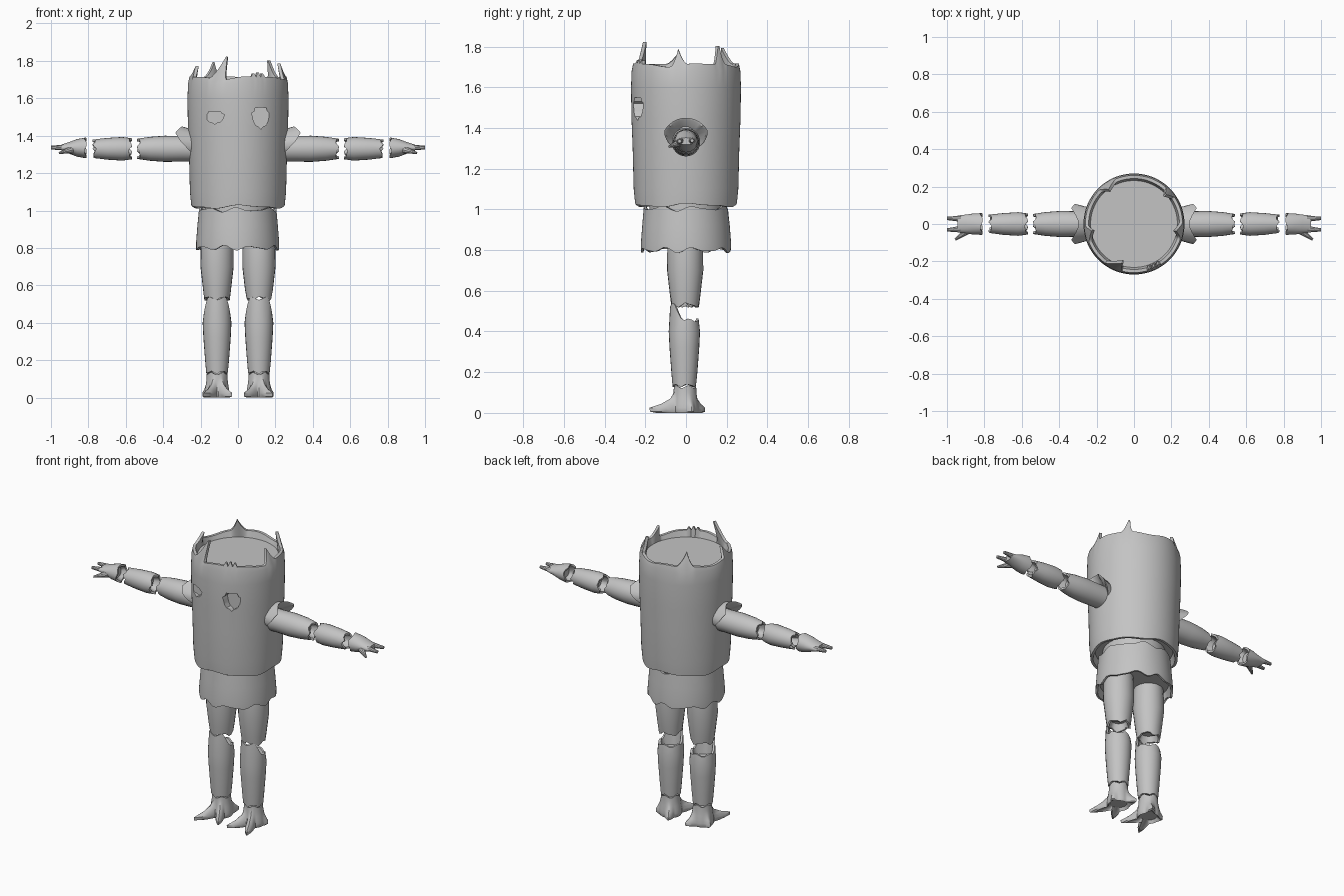
import bpy, bmesh
from math import sin, cos, pi, radians
from mathutils import Vector

if "Cube" in bpy.data.objects:
    bpy.data.objects.remove(bpy.data.objects["Cube"])

grey = bpy.data.materials.new("plain grey")
grey.use_nodes = True
grey.diffuse_color = (0.55, 0.55, 0.55, 1)
grey.node_tree.nodes["Principled BSDF"].inputs["Base Color"].default_value = (0.55, 0.55, 0.55, 1)
parts = []
ARM_Z = 1.33


def finish(name, bm):
    bmesh.ops.recalc_face_normals(bm, faces=bm.faces)
    mesh = bpy.data.meshes.new(name)
    bm.to_mesh(mesh)
    bm.free()
    mesh.materials.append(grey)
    obj = bpy.data.objects.new(name, mesh)
    bpy.context.collection.objects.link(obj)
    parts.append(obj)
    return obj


def loft(name, rings):
    """Closed skin through rings of points, capped at both ends."""
    bm = bmesh.new()
    rows = [[bm.verts.new(p) for p in ring] for ring in rings]
    n = len(rows[0])
    for a, b in zip(rows, rows[1:]):
        for i in range(n):
            j = (i + 1) % n
            bm.faces.new((a[i], a[j], b[j], b[i]))
    bm.faces.new(rows[0])
    bm.faces.new(rows[-1])
    return finish(name, bm)


def upright(cx, cy):
    return lambda a, r, h: Vector((cx + r * cos(a), cy + r * sin(a), h))


def sideways(s):
    return lambda a, r, h: Vector((s * h, r * cos(a), ARM_Z + r * sin(a)))


def torn(amp, k=5, phase=0.0):
    return lambda a: amp * (sin(k * a + phase) + 0.5 * sin((k + 4) * a + 1 + phase))


def shell(name, place, outline, low, high, n=24, wall=0.012, depth=0.04):
    """Turned solid with a ragged hollow at each end; outline is (height, radius)."""
    (h0, r0), (h1, r1) = outline[0], outline[-1]
    profile = [(h0 + depth, r0 - 2 * wall, None), (h0, r0 - wall, low), (h0, r0, low)]
    profile += [(h, r, None) for h, r in outline[1:-1]]
    profile += [(h1, r1, high), (h1, r1 - wall, high), (h1 - depth, r1 - 2 * wall, None)]
    angles = [2 * pi * i / n for i in range(n)]
    return loft(name, [[place(a, r, h + (f(a) if f else 0)) for a in angles]
                       for h, r, f in profile])


# Barrel body: angle, half width, height, sideways lean, inward lean of each rim spike
SPIKES = [(245, .19, .14, .18, .045), (41, .13, .11, .05, .03), (-8, .16, .08, -.03, .03),
          (124, .2, .08, .04, .03), (192, .17, .055, -.05, .03),
          (289, .05, .035, 0, .01), (295, .05, .045, 0, .01), (301, .05, .035, 0, .01)]
rim_wave = torn(0.007, 4)


def rim_point(a, r, h):
    z, turn, inward = h + rim_wave(a), 0, 0
    for deg, width, tall, lean, lean_in in SPIKES:
        off = (a - radians(deg) + pi) % (2 * pi) - pi
        t = max(0, 1 - abs(off) / width)
        z += tall * t ** 1.5
        turn += lean * t ** 1.5
        inward += lean_in * t
    return upright(0, 0)(a + turn, r - inward, z)


angles = [2 * pi * i / 180 for i in range(180)]
hem = torn(0.007, 4, 1)
rows = [(1.06, .222, 0), (1.02, .235, 1), (1.02, .25, 1), (1.1, .257, 0), (1.3, .262, 0),
        (1.45, .268, 0), (1.6, .27, 0), (1.68, .267, 0), (1.71, .26, 2), (1.71, .243, 2),
        (1.675, .232, 0)]
body = loft("barrel_body", [[rim_point(a, r, h) if kind == 2 else
                             upright(0, 0)(a, r, h + kind * hem(a)) for a in angles]
                            for h, r, kind in rows])

# Ragged eye sockets cut into the body
for name, cx, w, h in (("right_eye_cutter", -.125, .052, .034), ("left_eye_cutter", .122, .048, .058)):
    edge = []
    for i in range(20):
        a = 2 * pi * i / 20
        k = 1 + .13 * sin(7 * a) if i % 2 else 0.9
        edge.append((cx + w * k * cos(a), 1.5 + h * k * sin(a)))
    cutter = loft(name, [[(x, y, z) for x, z in edge] for y in (-.35, -.212)])
    parts.remove(cutter)
    cutter.hide_render = True
    mod = body.modifiers.new("eye_socket", 'BOOLEAN')
    mod.object = cutter
    mod.operation = 'DIFFERENCE'
    mod.solver = 'EXACT'
    bpy.context.view_layer.objects.active = body
    bpy.ops.object.modifier_apply(modifier=mod.name)
    bpy.data.objects.remove(cutter)

# Waist band and the core joining it to the body
shell("waist", upright(-.002, 0), [(.8, .222), (.83, .222), (.92, .215), (1.005, .207)],
      torn(.01, 9), torn(.009, 7), n=72, depth=.05)
loft("waist_core", [[upright(0, 0)(a, .18, h) for a in angles[::6]] for h in (.86, 1.08)])


def knee_top(a):
    """Shin rises in a tongue over the front of the knee."""
    front = min(1, max(0, (-sin(a) - .1) / .6))
    return .075 * front + .008 * sin(5 * a)


def foot_reach(a, s):
    """Radius of the splayed foot: long front toes and short back spurs."""
    toes = ((-68, .195, .36), (-118, .175, .36), (25, .09, .4), (118, .115, .45))
    base = a if s > 0 else pi - a
    reach = .068
    for deg, length, width in toes:
        off = (base - radians(deg) + pi) % (2 * pi) - pi
        reach = max(reach, .068 + (length - .068) * max(0, 1 - abs(off) / width) ** 1.2)
    return reach


for side, s in (("left", 1), ("right", -1)):
    # Legs
    cx = s * .112
    shell(side + "_thigh", upright(cx, -.004),
          [(.53, .068), (.58, .075), (.7, .089), (.8, .088), (.9, .082)],
          torn(.009, 4, s), None)
    shell(side + "_shin", upright(cx, -.008),
          [(.135, .058), (.2, .064), (.32, .073), (.4, .077), (.455, .07)],
          torn(.006, 5), knee_top)
    # Foot: ankle cuff blending down into a clawed base
    foot_rows = [(.10, .038, 0), (.128, .046, 0), (.128, .055, 0), (.1, .056, 0), (.07, .06, .15),
                 (.045, .064, .5), (.025, .066, 1), (.006, .066, .97), (0, .062, .75),
                 (.018, .05, 0)]
    rings = []
    for h, r, mix in foot_rows:
        ring = []
        for i in range(64):
            a = 2 * pi * i / 64
            reach = r + mix * (foot_reach(a, s) - .068)
            cuff = .006 * sin(5 * a) if h > .12 else 0
            ring.append((cx + reach * cos(a), -.005 + reach * sin(a), h + cuff))
        rings.append(ring)
    loft(side + "_foot", rings)

    # Arms
    axis = sideways(s)
    shell(side + "_upper_arm", axis,
          [(.22, .068), (.3, .068), (.39, .07), (.47, .064), (.53, .054)], None, torn(.008, 4, 2))
    shell(side + "_forearm", axis,
          [(.577, .058), (.62, .063), (.7, .058), (.767, .05)], torn(.008, 4), torn(.008, 5, 1))

    # Flared, torn sleeve over the top of the shoulder
    inner, outer, lip = [], [], []
    for i in range(40):
        a = 2 * pi * i / 40
        up = max(0, sin(a) + .25) / 1.25
        points = max(0, 1 - abs((a / radians(45)) % 2 - 1) * 1.3)
        x = .25 + .05 * min(1, up * 2) + .035 * points * min(1, up * 3)
        r = .07 + .05 * min(1, up * 1.8)
        inner.append(axis(a, .075 + .02 * up, .215))
        outer.append(axis(a, r, x))
        lip.append(axis(a, r - .01, x - .004))
    throat = [axis(2 * pi * i / 40, .06, .25) for i in range(40)]
    loft(side + "_sleeve", [inner, outer, lip, throat])

    # Hand: wrist, flattened palm, then tapered fingers
    palm = []
    for x, ry, rz, rag in ((.84, .03, .03, 0), (.815, .046, .044, 1), (.815, .058, .055, 1),
                           (.86, .056, .047, 0), (.9, .05, .032, 0), (.945, .045, .017, 0)):
        palm.append([(s * (x + rag * .007 * sin(4 * a)), ry * cos(a),
                      1.335 + rz * sin(a)) for a in [2 * pi * i / 24 for i in range(24)]])
    loft(side + "_palm", palm)
    fingers = {"outer_finger": ((.92, .028, 1.337), (1.0, .03, 1.338), .017, .009),
               "inner_finger": ((.92, -.026, 1.337), (1.0, -.032, 1.335), .017, .009),
               "thumb": ((.89, -.035, 1.325), (.955, -.083, 1.308), .02, .006)}
    for name, (p, q, r0, r1) in fingers.items():
        p, q = [Vector((s * v[0], v[1], v[2])) for v in (p, q)]
        turn = (q - p).to_track_quat('Z', 'Y')
        loft(side + "_" + name, [[c + turn @ Vector((r * cos(pi * i / 5), r * sin(pi * i / 5), 0))
                                  for i in range(10)] for c, r in ((p, r0), (q, r1))])

# Smooth shading with crisp torn edges
bpy.context.view_layer.update()
bpy.ops.object.select_all(action='DESELECT')
for obj in parts:
    obj.select_set(True)
bpy.context.view_layer.objects.active = body
bpy.ops.object.shade_smooth_by_angle(angle=radians(35))
